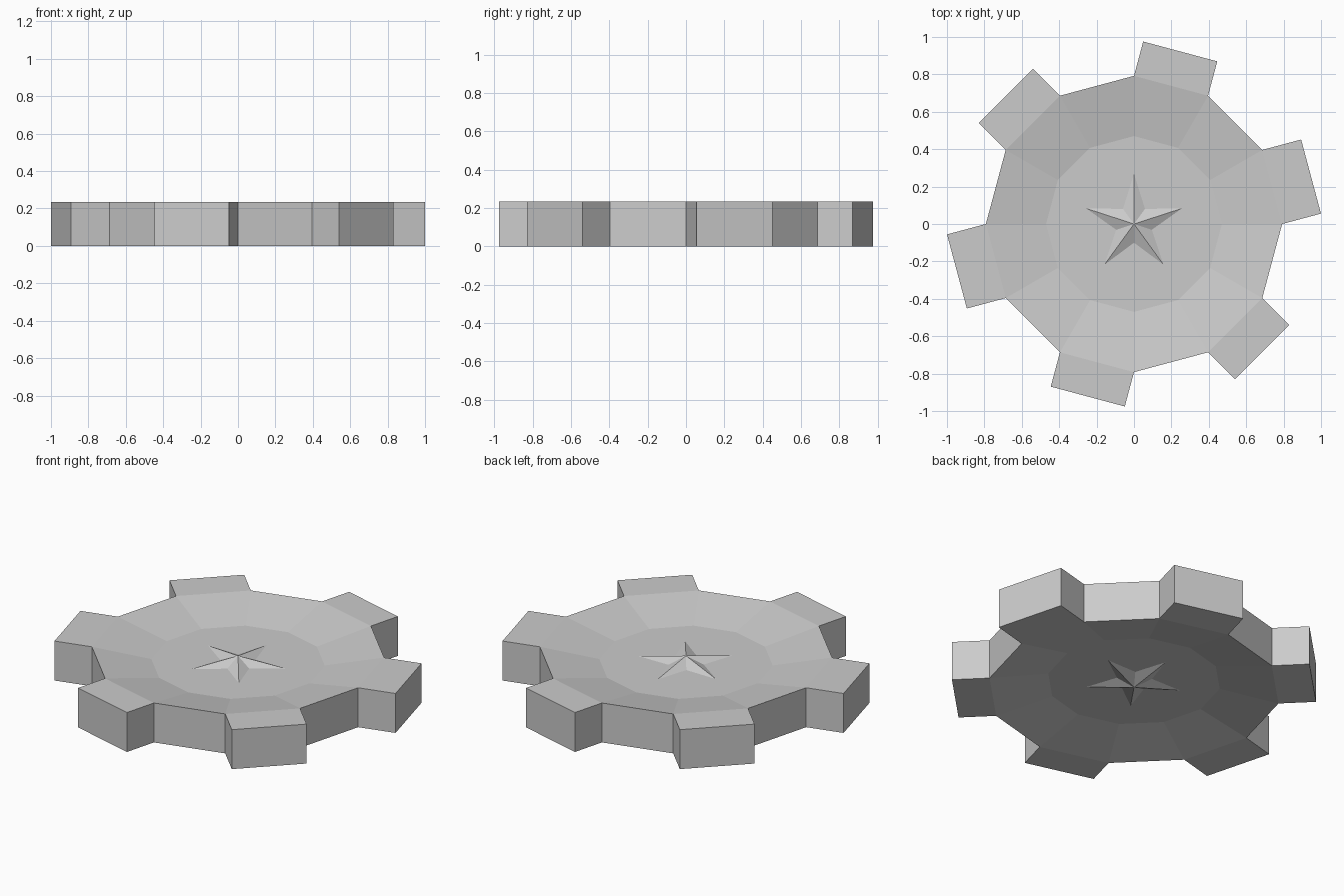
import bpy, bmesh
from math import sin, cos, pi, radians
from mathutils import Vector

if "Cube" in bpy.data.objects:
    bpy.data.objects.remove(bpy.data.objects["Cube"])

H = 0.235          # thickness
R = 0.792          # body radius
R_IN = 0.47        # dish floor radius
DISH = 0.06        # dish depth on each side
STAR_H = 0.039     # star height above the dish floor


def finish(bm, name):
    bmesh.ops.recalc_face_normals(bm, faces=bm.faces[:])
    me = bpy.data.meshes.new(name)
    bm.to_mesh(me)
    bm.free()
    ob = bpy.data.objects.new(name, me)
    bpy.context.collection.objects.link(ob)
    return ob


def ring(bm, r, z, n=12):
    return [bm.verts.new((r * cos(2 * pi * i / n), r * sin(2 * pi * i / n), z))
            for i in range(n)]


# Twelve-sided wheel with a dished top and bottom
bm = bmesh.new()
rings = [ring(bm, R_IN, DISH), ring(bm, R, 0), ring(bm, R, H), ring(bm, R_IN, H - DISH)]
bm.faces.new(rings[0])
bm.faces.new(rings[3])
sides = []
for k in range(3):
    a, b = rings[k], rings[k + 1]
    for i in range(12):
        j = (i + 1) % 12
        f = bm.faces.new((a[i], a[j], b[j], b[i]))
        if k == 1:
            sides.append(f)
bmesh.ops.recalc_face_normals(bm, faces=bm.faces[:])

# Six teeth extruded from every other side
lengths = [0.215, 0.19, 0.204]
for t, f in enumerate(sides[::2]):
    ang = radians(15 + 60 * t)
    out = Vector((cos(ang), sin(ang), 0)) * lengths[t % 3]
    res = bmesh.ops.extrude_discrete_faces(bm, faces=[f])
    bmesh.ops.translate(bm, verts=res["faces"][0].verts[:], vec=out)
finish(bm, "gear_wheel")


# Faceted five-pointed star on each dish floor
def star(name, base_z, tip_z):
    bm = bmesh.new()
    tip = bm.verts.new((0, 0, tip_z))
    rim = []
    for i in range(10):
        a = pi / 2 + i * pi / 5
        r = 0.1 if i % 2 else 0.268
        rim.append(bm.verts.new((r * cos(a), r * sin(a), base_z)))
    for i in range(10):
        tri = (tip, rim[i], rim[(i + 1) % 10])
        bm.faces.new(tri)
    bm.faces.new(rim)
    return finish(bm, name)


star("top_star", H - DISH, H - DISH + STAR_H)
star("bottom_star", DISH, DISH - STAR_H)
